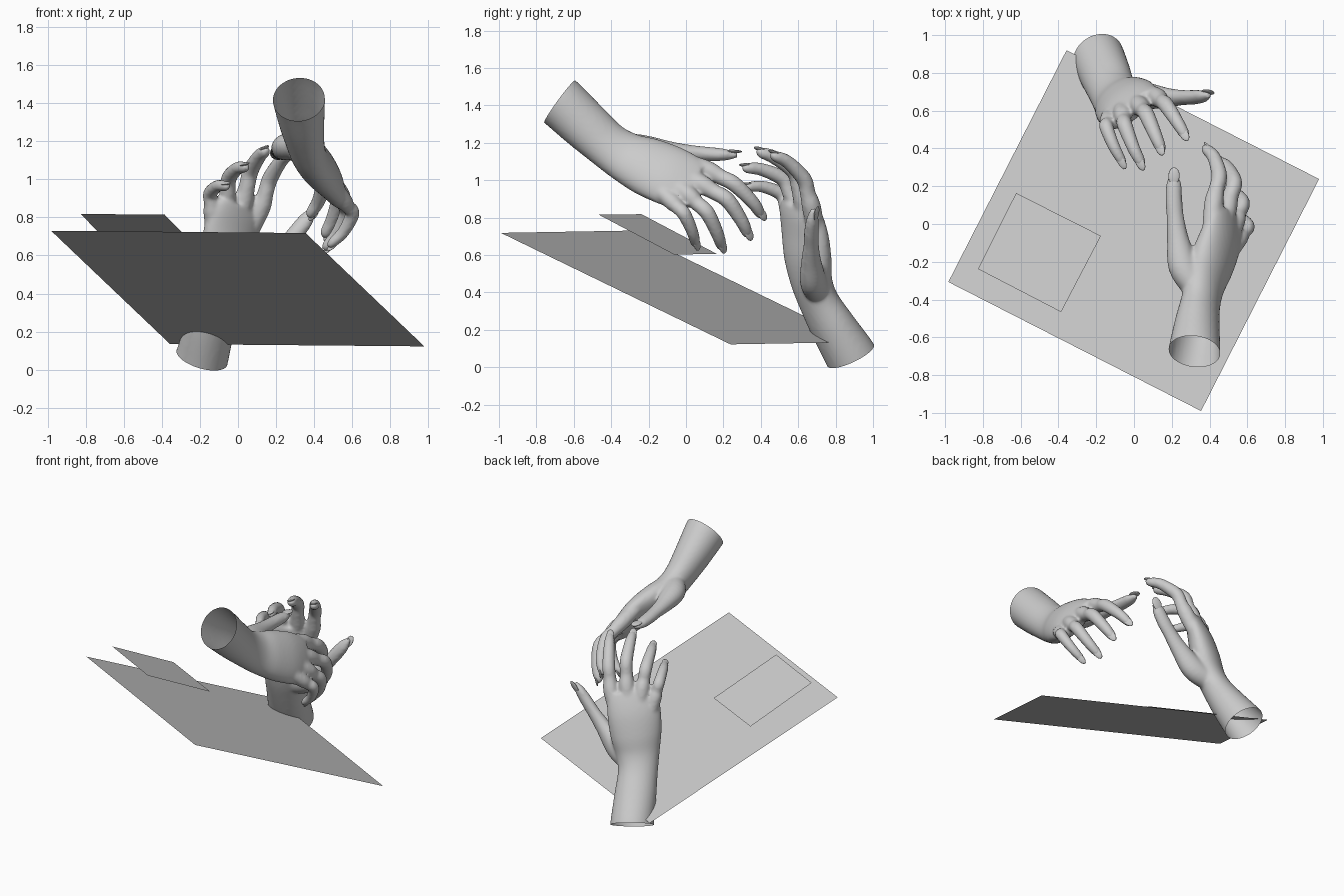
import bpy, bmesh
from mathutils import Vector, Matrix
from math import sin, cos, pi

if "Cube" in bpy.data.objects:
    bpy.data.objects.remove(bpy.data.objects["Cube"])


def add_object(name, bm, smooth=True):
    me = bpy.data.meshes.new(name)
    bm.to_mesh(me)
    bm.free()
    for p in me.polygons:
        p.use_smooth = smooth
    ob = bpy.data.objects.new(name, me)
    bpy.context.collection.objects.link(ob)
    return ob


# Sheets: flat tilted quads
def sheet(name, corners):
    bm = bmesh.new()
    f = bm.faces.new([bm.verts.new(c) for c in corners])
    if f.normal.z < 0:
        f.normal_flip()
    bm.normal_update()
    add_object(name, bm, False)


sheet("large_sheet", [(-.983, -.307, .73), (.355, -.99, .718), (.98, .238, .122), (-.357, .92, .134)])
sheet("small_sheet", [(-.826, -.238, .818), (-.386, -.466, .815), (-.175, -.063, .602), (-.624, .164, .606)])


def spline(keys, steps):
    """Catmull-Rom through tuples of any length."""
    k = [keys[0]] + list(keys) + [keys[-1]]
    out = []
    for i in range(1, len(k) - 2):
        for s in range(steps):
            t = s / steps
            out.append([.5 * (2 * b + (c - a) * t + (2 * a - 5 * b + 4 * c - d) * t * t
                              + (3 * b - a - 3 * c + d) * t ** 3)
                        for a, b, c, d in zip(k[i - 1], k[i], k[i + 1], k[i + 2])])
    return out + [list(keys[-1])]


def tube(bm, keys, dorsal, sides=20, steps=5):
    """Closed elliptical loft; keys are x, y, z, half width, half thickness."""
    pts = spline(keys, steps)
    rings = []
    for i, p in enumerate(pts):
        t = Vector(pts[min(i + 1, len(pts) - 1)][:3]) - Vector(pts[max(i - 1, 0)][:3])
        t.normalize()
        s = t.cross(dorsal).normalized()
        n = s.cross(t)
        rings.append([bm.verts.new(Vector(p[:3]) + s * p[3] * cos(2 * pi * j / sides)
                                   + n * p[4] * sin(2 * pi * j / sides)) for j in range(sides)])
    for a, b in zip(rings, rings[1:]):
        for j in range(sides):
            k = (j + 1) % sides
            bm.faces.new((a[j], a[k], b[k], b[j]))
    bm.faces.new(rings[0][::-1])
    bm.faces.new(rings[-1])


# Hand space: x along the arm, y from thumb to little finger, z towards the palm
BACK = Vector((0, 0, -1))
ARM = [(-.06, -.004, 0, .143, .138), (0, 0, 0, .141, .137), (.18, .03, .01, .136, .117),
       (.34, .055, .012, .129, .098), (.46, .06, 0, .142, .093), (.58, .055, -.035, .166, .095),
       (.70, .05, -.075, .174, .083), (.80, .045, -.10, .167, .065), (.865, .035, -.117, .145, .045)]
# Finger joints: inside palm, knuckle, middle joint, end joint, tip; then thickness
FINGERS = [
    ([(.70, -.06, -.07), (.865, -.092, -.092), (1.03, -.10, -.115), (1.16, -.09, -.07), (1.26, -.075, .01)], 1.0),
    ([(.70, .02, -.08), (.875, .01, -.122), (1.05, .015, -.15), (1.17, .045, -.09), (1.26, .075, -.01)], 1.02),
    ([(.68, .08, -.08), (.85, .105, -.13), (1.0, .14, -.146), (1.10, .175, -.07), (1.175, .20, .038)], .98),
    ([(.64, .13, -.07), (.80, .185, -.12), (.90, .22, -.15), (.985, .25, -.08), (1.05, .27, .035)], .9),
]
THUMB = [(.42, .0, .03, .07, .07), (.51, -.07, .07, .08, .07), (.64, -.145, .078, .058, .052),
         (.74, -.205, .074, .046, .04), (.815, -.247, .068, .045, .038), (.89, -.29, .056, .04, .031),
         (.945, -.32, .044, .016, .013)]


def add_nail(bm, tip, prev, dorsal, size):
    t = (tip - prev).normalized()
    s = t.cross(dorsal).normalized()
    n = s.cross(t)
    rot = Matrix((t, s, n)).transposed().to_4x4()
    pos = Matrix.Translation(tip - t * .043 + n * .016 * size)
    bmesh.ops.create_uvsphere(bm, u_segments=16, v_segments=10, radius=1,
                              matrix=pos @ rot @ Matrix.Diagonal((.046, .024 * size, .009, 1)))


def hand_meshes():
    bm, nails = bmesh.new(), bmesh.new()
    # Forearm and palm
    tube(bm, ARM, BACK, sides=32)
    # Fingers
    for joints, k in FINGERS:
        j = [Vector(p) for p in joints]
        t = (j[4] - j[3]).normalized()
        pts = [j[0], j[1], (j[1] + j[2]) / 2, j[2], j[3], j[4] - t * .045, j[4] - t * .015]
        radii = [.045, .051, .042, .042, .036, .029, .011]
        tube(bm, [(*p, r * k, r * k) for p, r in zip(pts, radii)], BACK)
        add_nail(nails, j[4], j[3], BACK, k)
    # Thumb
    side = Vector((0, -.9, -.4))
    tube(bm, THUMB, side)
    add_nail(nails, Vector((.963, -.33, .04)), Vector(THUMB[-2][:3]), side, 1.25)
    bmesh.ops.recalc_face_normals(bm, faces=bm.faces[:])

    # Fuse the parts into one skin
    raw = add_object("hand_source", bm)
    rm = raw.modifiers.new("fuse", 'REMESH')
    rm.mode = 'VOXEL'
    rm.voxel_size = .010
    sm = raw.modifiers.new("soften", 'SMOOTH')
    sm.factor, sm.iterations = .5, 8
    dg = bpy.context.evaluated_depsgraph_get()
    skin = bpy.data.meshes.new_from_object(raw.evaluated_get(dg))
    bpy.data.objects.remove(raw)

    # Cut the forearm open
    bm = bmesh.new()
    bm.from_mesh(skin)
    bmesh.ops.bisect_plane(bm, geom=bm.verts[:] + bm.edges[:] + bm.faces[:],
                           plane_co=(0, 0, 0), plane_no=(1, .06, 0), clear_inner=True)
    return bm, nails


# Two copies of the same hand, reaching for each other
def place(name, origin, u, v):
    u = Vector(u).normalized()
    w = u.cross(Vector(v)).normalized()
    m = Matrix.Translation(origin) @ Matrix((u, w.cross(u), w)).transposed().to_4x4()
    for part, bm in zip(("hand", "nails"), hand_meshes()):
        ob = add_object(name + "_" + part, bm)
        ob.matrix_world = m


place("upper", (.32, -.675, 1.42), (.064, .838, -.543), (.398, -.520, -.756))
place("lower", (-.19, .88, .063), (.328, -.38, .865), (-.799, -.599, .04))
